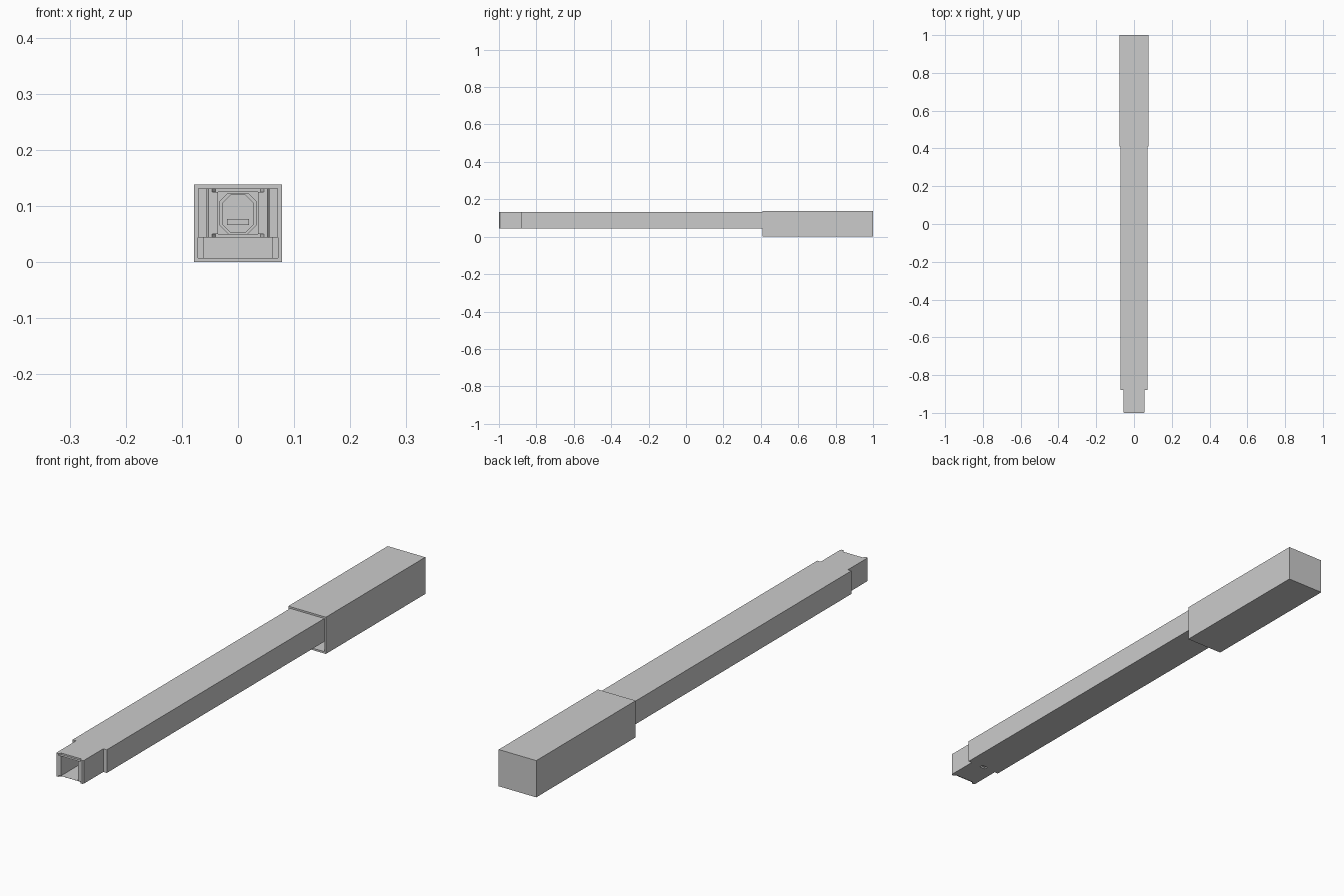
import bpy, bmesh

if "Cube" in bpy.data.objects:
    bpy.data.objects.remove(bpy.data.objects["Cube"])


def rect(hx, z0, z1):
    return [(-hx, z0), (hx, z0), (hx, z1), (-hx, z1)]


def octagon(hx, z0, z1, c):
    return [(-hx + c, z0), (hx - c, z0), (hx, z0 + c), (hx, z1 - c),
            (hx - c, z1), (-hx + c, z1), (-hx, z1 - c), (-hx, z0 + c)]


def loft(name, stations):
    """Skin matching xz profiles placed along y, with both ends capped."""
    bm = bmesh.new()
    loops = [[bm.verts.new((x, y, z)) for x, z in prof] for y, prof in stations]
    n = len(loops[0])
    for a, b in zip(loops, loops[1:]):
        for i in range(n):
            j = (i + 1) % n
            bm.faces.new((a[i], a[j], b[j], b[i]))
    bm.faces.new(loops[0])
    bm.faces.new(loops[-1])
    bmesh.ops.recalc_face_normals(bm, faces=bm.faces)
    me = bpy.data.meshes.new(name)
    bm.to_mesh(me)
    bm.free()
    ob = bpy.data.objects.new(name, me)
    bpy.context.collection.objects.link(ob)
    return ob


def cut(target, cutter):
    mod = target.modifiers.new(cutter.name, 'BOOLEAN')
    mod.operation = 'DIFFERENCE'
    mod.object = cutter
    cutter.hide_render = True
    cutter.hide_viewport = True


# Rear sleeve: open at the front, closed at the back, stepped inside
outer = rect(0.078, 0, 0.138)
inner = rect(0.0715, 0.007, 0.1315)
deep = rect(0.061, 0.007, 0.1315)
loft("rear_sleeve", [(1.0, outer), (0.41, outer), (0.41, inner),
                     (0.46, inner), (0.46, deep), (0.985, deep)])

# Long square tube with a narrower, hollow tip
body = rect(0.071, 0.044, 0.131)
tip = rect(0.0565, 0.044, 0.131)
mouth = rect(0.036, 0.05, 0.125)
tube = loft("main_tube", [(0.455, body), (-0.88, body), (-0.88, tip),
                          (-0.995, tip), (-1.0, rect(0.053, 0.044, 0.131)),
                          (-1.0, mouth), (-0.8, mouth)])

# Shallow set-back of the top and bottom lips at the tip
for label, z0, z1 in (("top", 0.125, 0.16), ("bottom", 0.02, 0.05)):
    cut(tube, loft(label + "_lip_cutter", [(-1.02, rect(0.06, z0, z1)),
                                           (-0.99, rect(0.04, z0, z1))]))

# Small slot under the tip
cut(tube, loft("slot_cutter", [(-0.885, rect(0.012, 0.03, 0.06)),
                               (-0.87, rect(0.012, 0.03, 0.06))]))

# Eight-sided liner inside the tip
ring = octagon(0.034, 0.0505, 0.1235, 0.016)
bore = octagon(0.027, 0.053, 0.12, 0.014)
loft("bore_liner", [(-0.805, ring), (-0.9, ring), (-0.9, bore), (-0.81, bore)])

# Small block at the end of the bore
block = rect(0.02, 0.066, 0.077)
loft("bore_block", [(-0.83, block), (-0.805, block)])
